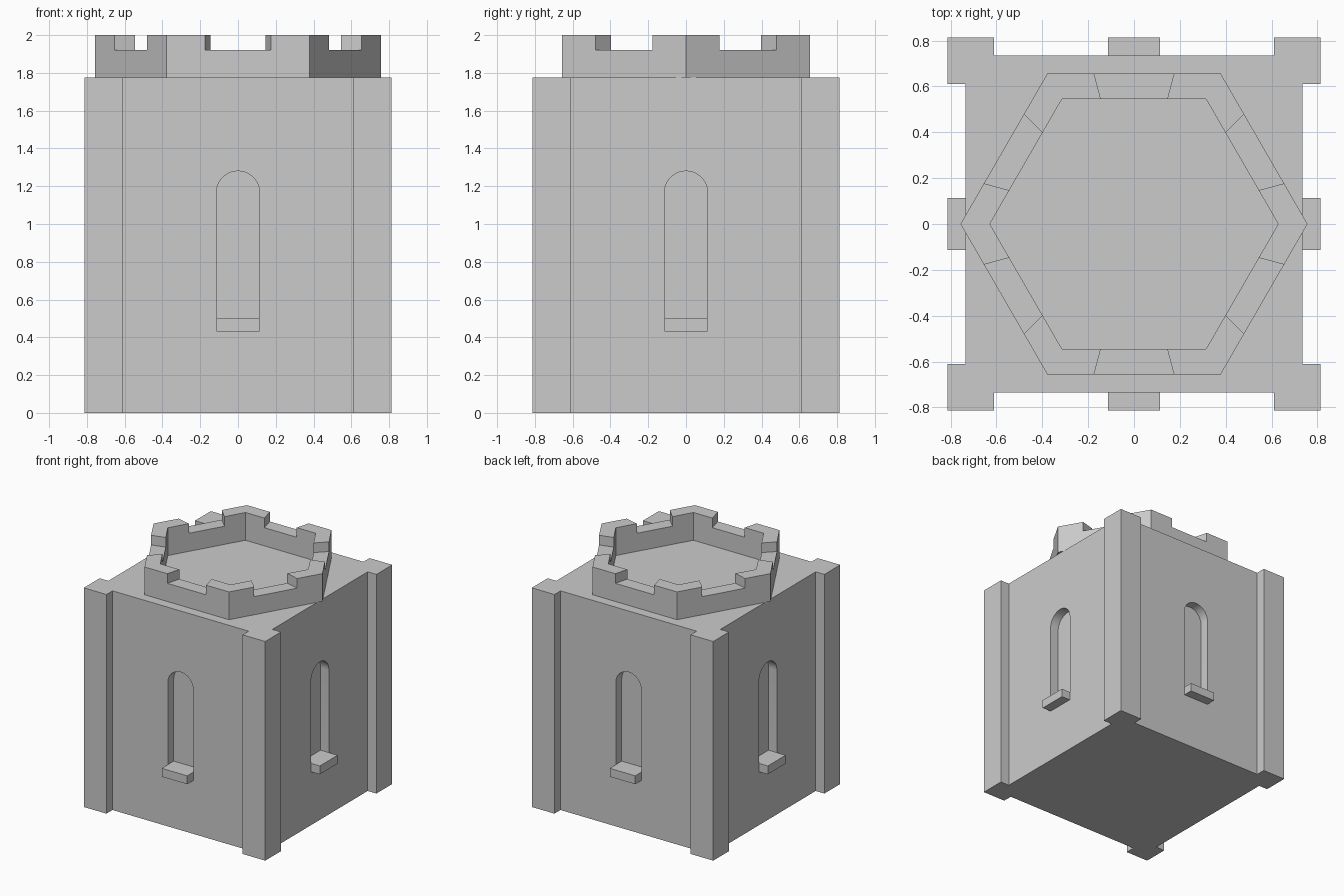
import bpy, bmesh
from math import pi, cos, sin
from mathutils import Vector, Matrix

if "Cube" in bpy.data.objects:
    bpy.data.objects.remove(bpy.data.objects["Cube"])

ROOF, TOP, NOTCH = 1.775, 2.0, 1.922
WALL, PIER, PIER_IN = 0.735, 0.813, 0.61
WIN_HALF, WIN_TOP, RECESS = 0.114, 1.28, 0.66
SILL_LOW, SILL_HIGH = 0.432, 0.5


def finish(bm, name):
    bmesh.ops.recalc_face_normals(bm, faces=bm.faces[:])
    me = bpy.data.meshes.new(name)
    bm.to_mesh(me)
    bm.free()
    ob = bpy.data.objects.new(name, me)
    bpy.context.collection.objects.link(ob)
    return ob


def prism(bm, pts, offset):
    """Extrude a closed 3D outline into a solid."""
    a = [bm.verts.new(p) for p in pts]
    b = [bm.verts.new(Vector(p) + Vector(offset)) for p in pts]
    bm.faces.new(a)
    bm.faces.new(b[::-1])
    for i in range(len(a)):
        j = (i + 1) % len(a)
        bm.faces.new((a[i], a[j], b[j], b[i]))


def four_sides(bm, pts, offset):
    for k in range(4):
        rot = Matrix.Rotation(k * pi / 2, 3, 'Z')
        prism(bm, [rot @ Vector(p) for p in pts], rot @ Vector(offset))


# Tower body: square plan with a projecting pier at each corner
corner = [(WALL, PIER_IN), (PIER, PIER_IN), (PIER, PIER),
          (PIER_IN, PIER), (PIER_IN, WALL)]
plan = [Matrix.Rotation(k * pi / 2, 3, 'Z') @ Vector((x, y, 0))
        for k in range(4) for x, y in corner]
bm = bmesh.new()
prism(bm, plan, (0, 0, ROOF))
body = finish(bm, "tower_body")

# Arched window recesses, cut on all four sides
arch = [(-WIN_HALF, SILL_LOW), (WIN_HALF, SILL_LOW)]
arch += [(WIN_HALF * cos(pi * i / 20), WIN_TOP - WIN_HALF + WIN_HALF * sin(pi * i / 20))
         for i in range(21)]
bm = bmesh.new()
four_sides(bm, [(x, -RECESS, z) for x, z in arch], (0, -0.3, 0))
cutter = finish(bm, "window_cutter")
cutter.hide_render = True

mod = body.modifiers.new("windows", 'BOOLEAN')
mod.operation = 'DIFFERENCE'
mod.solver = 'EXACT'
mod.object = cutter
bpy.context.view_layer.objects.active = body
body.select_set(True)
bpy.ops.object.modifier_apply(modifier=mod.name)
bpy.data.objects.remove(cutter)
bpy.ops.object.shade_smooth_by_angle(angle=pi / 6)

# Window sills fill the foot of each recess and project outward
bm = bmesh.new()
four_sides(bm, [(-WIN_HALF, -RECESS, SILL_LOW), (WIN_HALF, -RECESS, SILL_LOW),
                (WIN_HALF, -RECESS, SILL_HIGH), (-WIN_HALF, -RECESS, SILL_HIGH)],
           (0, RECESS - PIER, 0))
finish(bm, "window_sills")

# Hexagonal parapet: a notch in the middle of each side, merlons at corners
def hex_outline(radius):
    pts = []
    for k in range(6):
        a = Vector((cos(k * pi / 3), sin(k * pi / 3), 0)) * radius
        b = Vector((cos((k + 1) * pi / 3), sin((k + 1) * pi / 3), 0)) * radius
        pts += [a, a.lerp(b, 0.27), a.lerp(b, 0.73)]
    return pts


outer, inner = hex_outline(0.757), hex_outline(0.629)
bm = bmesh.new()


def quad(*corners):
    bm.faces.new([bm.verts.new((p.x, p.y, z)) for p, z in corners])


for i in range(18):
    j = (i + 1) % 18
    h = NOTCH if i % 3 == 1 else TOP
    o, p, q, r = outer[i], outer[j], inner[j], inner[i]
    quad((o, h), (p, h), (q, h), (r, h))
    quad((o, ROOF), (r, ROOF), (q, ROOF), (p, ROOF))
    for a, b in ((o, p), (q, r)):          # wall, split at notch level
        quad((a, ROOF), (b, ROOF), (b, NOTCH), (a, NOTCH))
        if h == TOP:
            quad((a, NOTCH), (b, NOTCH), (b, TOP), (a, TOP))
    if i % 3:                              # notch cheek
        quad((o, NOTCH), (r, NOTCH), (r, TOP), (o, TOP))
bmesh.ops.remove_doubles(bm, verts=bm.verts[:], dist=1e-4)
finish(bm, "hexagonal_parapet")
